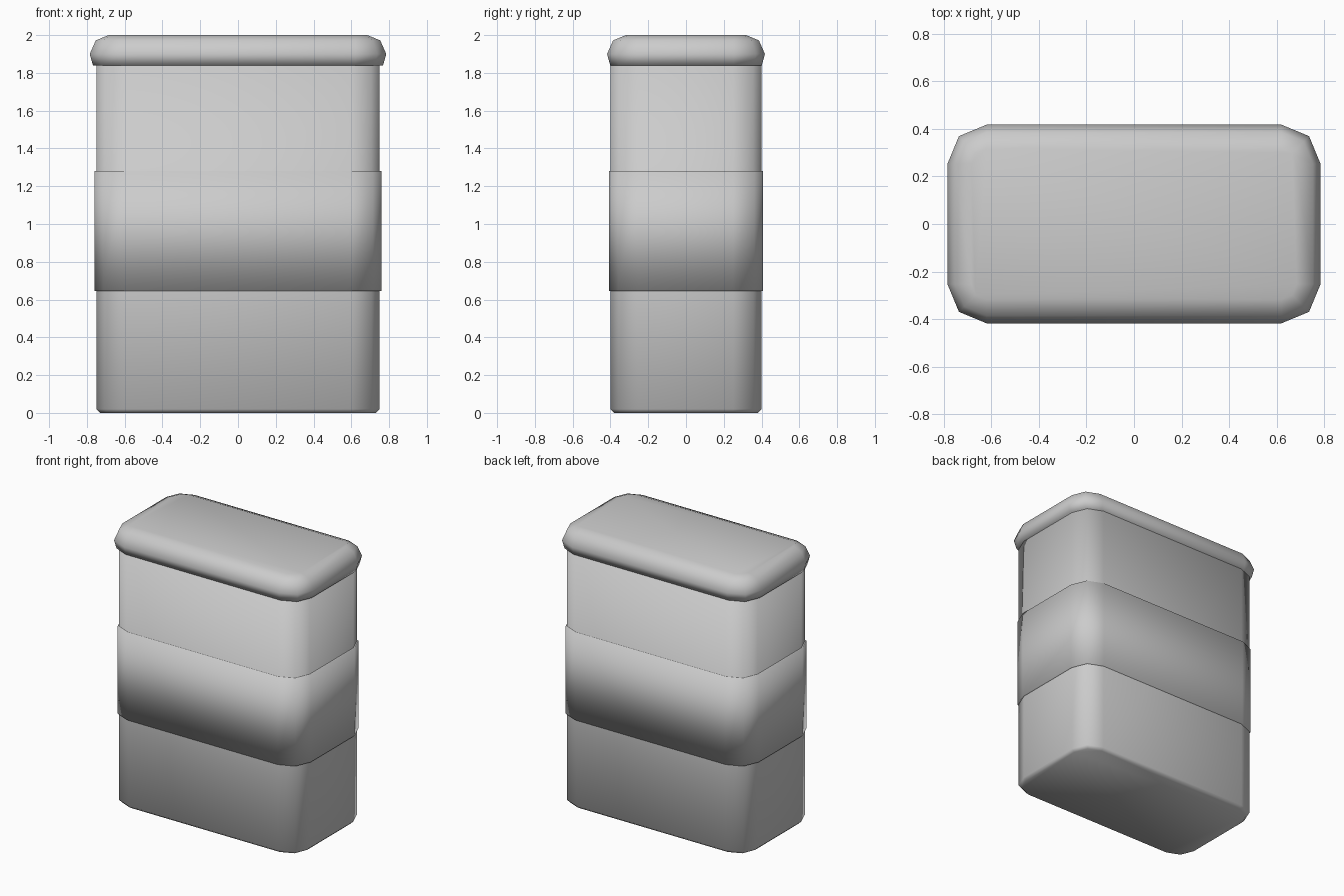
import bpy, bmesh, math

if "Cube" in bpy.data.objects:
    bpy.data.objects.remove(bpy.data.objects["Cube"])

SEG = 2  # segments per rounded corner


def outline(hx, hy, r, z):
    """Rounded rectangle, counter-clockwise."""
    pts = []
    for i, (sx, sy) in enumerate([(1, 1), (-1, 1), (-1, -1), (1, -1)]):
        for k in range(SEG + 1):
            a = math.pi / 2 * (i + k / SEG)
            pts.append((sx * (hx - r) + r * math.cos(a),
                        sy * (hy - r) + r * math.sin(a), z))
    return pts


def loft(name, hx, hy, r, profile, caps=True):
    """Stack outlines; profile holds (inset, z) pairs from bottom to top."""
    bm = bmesh.new()
    rings = [[bm.verts.new(p) for p in outline(hx - d, hy - d, r - d, z)]
             for d, z in profile]
    n = len(rings[0])
    for lo, hi in zip(rings, rings[1:]):
        for i in range(n):
            j = (i + 1) % n
            bm.faces.new((lo[i], lo[j], hi[j], hi[i]))
    if caps:
        bm.faces.new(rings[0][::-1])
        bm.faces.new(rings[-1])
    for f in bm.faces:
        f.smooth = True
    me = bpy.data.meshes.new(name)
    bm.to_mesh(me)
    bm.free()
    ob = bpy.data.objects.new(name, me)
    bpy.context.collection.objects.link(ob)
    return ob


# Container with a small bevel at the foot
loft("body", 0.75, 0.40, 0.15, [(0.02, 0), (0, 0.02), (0, 1.86)])

# Thin sleeve around the middle, its lips tucked into the body
loft("label_band", 0.76, 0.407, 0.157,
     [(0.015, 0.645), (0, 0.645), (0, 1.28), (0.015, 1.28)], caps=False)

# Overhanging lid with a rounded rim
loft("lid", 0.785, 0.418, 0.165,
     [(0.017, 1.84), (0, 1.90), (0.032, 1.972), (0.10, 2.0)])
